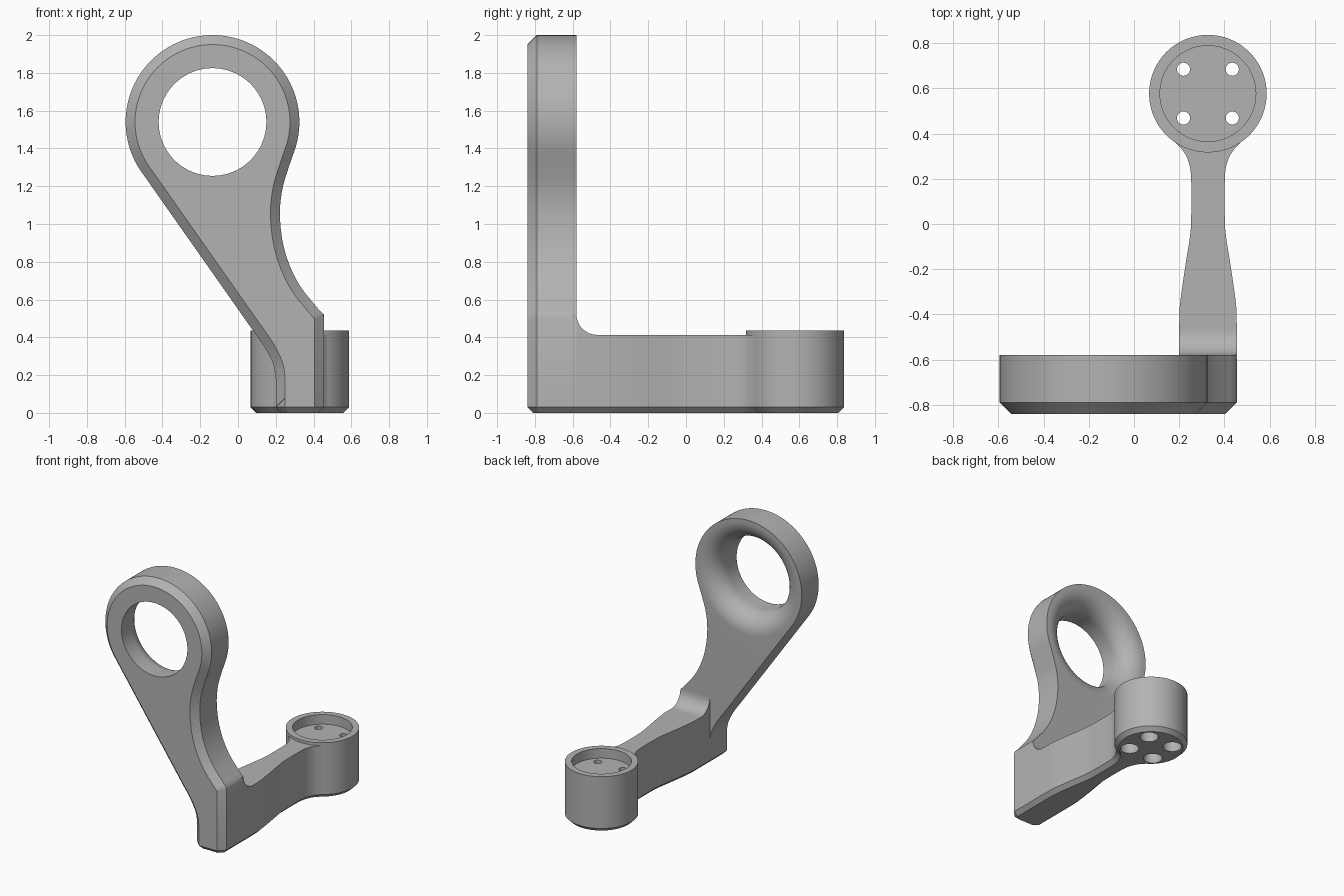
import bpy, bmesh
from math import sin, cos, pi, radians
from mathutils import Vector

if "Cube" in bpy.data.objects:
    bpy.data.objects.remove(bpy.data.objects["Cube"])

grey = bpy.data.materials.new("plain grey")
grey.use_nodes = True
colour = (0.45, 0.45, 0.45, 1)
grey.diffuse_color = colour
grey.node_tree.nodes["Principled BSDF"].inputs["Base Color"].default_value = colour


def loft(name, loops):
    """Solid skinned through equal-length loops, capped at both ends."""
    bm = bmesh.new()
    rows = [[bm.verts.new(p) for p in loop] for loop in loops]
    n = len(rows[0])
    for a, b in zip(rows, rows[1:]):
        for i in range(n):
            j = (i + 1) % n
            bm.faces.new((a[i], a[j], b[j], b[i]))
    bm.faces.new(rows[0])
    bm.faces.new(rows[-1])
    bmesh.ops.recalc_face_normals(bm, faces=bm.faces)
    mesh = bpy.data.meshes.new(name)
    bm.to_mesh(mesh)
    bm.free()
    mesh.materials.append(grey)
    obj = bpy.data.objects.new(name, mesh)
    bpy.context.collection.objects.link(obj)
    return obj


def spline(points, steps=6):
    """Smooth curve through the points."""
    p = [Vector(q) for q in points]
    p = [2 * p[0] - p[1]] + p + [2 * p[-1] - p[-2]]
    out = []
    for a, b, c, d in zip(p, p[1:], p[2:], p[3:]):
        for k in range(steps):
            t = k / steps
            out.append(0.5 * (2 * b + (c - a) * t + (2 * a - 5 * b + 4 * c - d) * t ** 2
                              + (3 * b - a - 3 * c + d) * t ** 3))
    return out + [p[-2]]


def inset(loop, d):
    """Move a counterclockwise outline inward with mitred corners."""
    out = []
    for i, p in enumerate(loop):
        u = (p - loop[i - 1]).normalized()
        v = (loop[(i + 1) % len(loop)] - p).normalized()
        n, m = Vector((-u.y, u.x)), Vector((-v.y, v.x))
        out.append(p + (n + m) * d / (1 + n.dot(m)))
    return out


def ring(x, y, r, count=96):
    return [Vector((x + r * cos(2 * pi * i / count), y + r * sin(2 * pi * i / count)))
            for i in range(count)]


def upright(loop, y):
    return [(p.x, y, p.y) for p in loop]


def flat(loop, z):
    return [(p.x, p.y, z) for p in loop]


def cut(obj, cutter):
    mod = obj.modifiers.new("cut", "BOOLEAN")
    mod.operation, mod.solver, mod.object = "DIFFERENCE", "EXACT", cutter
    bpy.ops.object.select_all(action="DESELECT")
    bpy.context.view_layer.objects.active = obj
    obj.select_set(True)
    bpy.ops.object.modifier_apply(modifier=mod.name)
    bpy.data.objects.remove(cutter)


FRONT, BACK = -0.84, -0.58
EYE_X, EYE_Z, EYE_R = -0.135, 1.54, 0.46

# Upright plate: waisted right side, round eye, straight left side
right_side = spline([(0.425, 0.55), (0.33, 0.67), (0.27, 0.79), (0.234, 0.92),
                     (0.222, 1.06), (0.234, 1.18), (0.262, 1.28), (0.292, 1.368)])
eye = [Vector((EYE_X + EYE_R * cos(radians(a)), EYE_Z + EYE_R * sin(radians(a))))
       for a in range(-18, 216, 3)]
left_side = spline([(0.08, 0.435), (0.125, 0.372), (0.165, 0.305), (0.19, 0.245), (0.2, 0.18)])
outline = ([Vector((0.2, 0.03)), Vector((0.455, 0.03)), Vector((0.455, 0.505)),
            Vector((0.446, 0.53))] + right_side + eye + left_side)
plate = loft("upright_plate", [upright(inset(outline, 0.05), FRONT),
                               upright(outline, FRONT + 0.05), upright(outline, BACK)])

# Hole through the eye, flaring out towards the back
flare = [(0.285, FRONT - 0.1)]
for i in range(17):
    a = pi / 2 * i / 16
    flare.append((0.435 - 0.15 * cos(a), BACK - 0.15 + 0.15 * sin(a)))
flare.append((0.435, BACK + 0.1))
cut(plate, loft("eye_cutter", [upright(ring(EYE_X, EYE_Z, r), y) for r, y in flare]))

# Horizontal arm with a chamfered underside, running under the plate
arm_right = spline([(0.455, -0.45), (0.452, -0.36), (0.43, -0.2), (0.408, -0.06),
                    (0.402, 0.02), (0.402, 0.2), (0.412, 0.27), (0.435, 0.32), (0.47, 0.358)])
arm_left = [Vector((0.655 - p.x, p.y)) for p in reversed(arm_right)]
base = [Vector(p) for p in ((0.2, FRONT + 0.05), (0.25, FRONT), (0.405, FRONT),
                            (0.455, FRONT + 0.05))]
footprint = base + arm_right + [Vector((0.327, 0.345))] + arm_left
arm = loft("arm", [flat(inset(footprint, 0.03), 0), flat(footprint, 0.03), flat(footprint, 0.413)])

# Concave fillet where the arm meets the plate
curve = [(BACK + 0.11 - 0.11 * sin(pi / 2 * i / 12), 0.523 - 0.11 * cos(pi / 2 * i / 12))
         for i in range(13)] + [(BACK - 0.02, 0.523), (BACK - 0.02, 0.4), (BACK + 0.11, 0.4)]
fillet = loft("arm_fillet", [[(x, y, z) for y, z in curve] for x in (0.2, 0.455)])

# Round end boss with a shallow recess and four counterbored holes
BOSS_X, BOSS_Y = 0.327, 0.577
boss = loft("end_boss", [flat(ring(BOSS_X, BOSS_Y, r), z) for r, z in
                         ((0.23, 0), (0.26, 0.03), (0.26, 0.435), (0.212, 0.435), (0.212, 0.36))])
for sx in (-1, 1):
    for sy in (-1, 1):
        cut(boss, loft("bolt_cutter", [
            flat(ring(BOSS_X + 0.108 * sx, BOSS_Y + 0.108 * sy, r, 32), z)
            for r, z in ((0.066, -0.1), (0.066, 0.24), (0.029, 0.24), (0.029, 0.5))]))

# Smooth shading with crisp edges
bpy.ops.object.select_all(action="DESELECT")
for part in (plate, arm, fillet, boss):
    part.select_set(True)
bpy.context.view_layer.objects.active = plate
bpy.ops.object.shade_smooth_by_angle(angle=radians(28))
